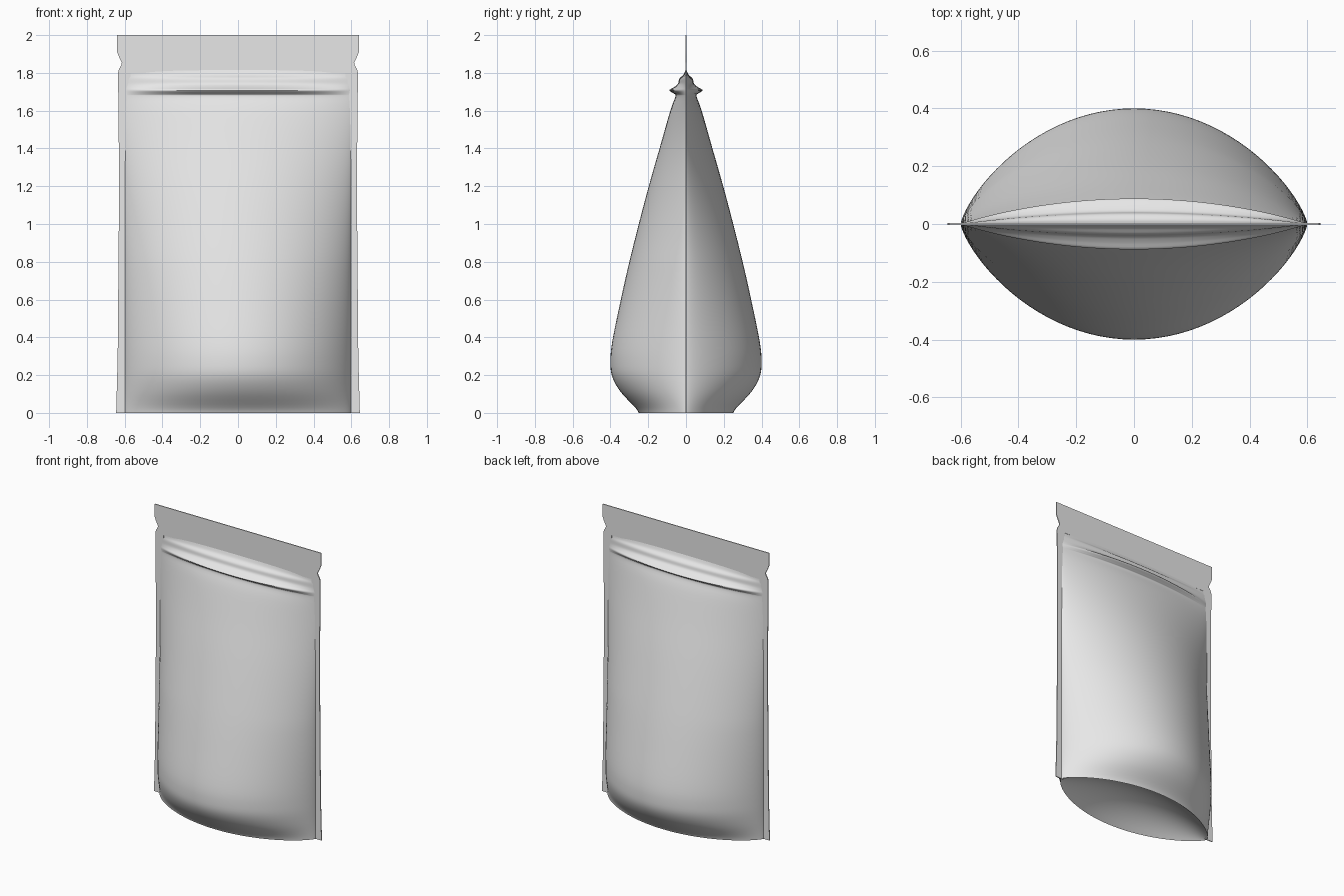
import bpy, bmesh
from math import sin, cos, pi, radians
from mathutils import Vector

cube = bpy.data.objects.get("Cube")
if cube:
    bpy.data.objects.remove(cube, do_unlink=True)

film = bpy.data.materials.new("pale_grey_film")
film.use_nodes = True
film.diffuse_color = (0.8, 0.8, 0.8, 1)
film.node_tree.nodes["Principled BSDF"].inputs["Base Color"].default_value = (0.8, 0.8, 0.8, 1)


def finish(bm, name, angle):
    bmesh.ops.recalc_face_normals(bm, faces=bm.faces)
    mesh = bpy.data.meshes.new(name)
    bm.to_mesh(mesh)
    bm.free()
    obj = bpy.data.objects.new(name, mesh)
    bpy.context.collection.objects.link(obj)
    mesh.materials.append(film)
    bpy.ops.object.select_all(action='DESELECT')
    obj.select_set(True)
    bpy.context.view_layer.objects.active = obj
    bpy.ops.object.shade_smooth_by_angle(angle=radians(angle))
    return obj


def smooth_path(pts, steps):
    """Catmull-Rom curve through the given points."""
    pts = [Vector(p) for p in pts]
    pts = [pts[0]] + pts + [pts[-1]]
    out = []
    for a, b, c, d in zip(pts, pts[1:], pts[2:], pts[3:]):
        for i in range(steps):
            t = i / steps
            out.append(0.5 * (2 * b + (c - a) * t + (2 * a - 5 * b + 4 * c - d) * t ** 2
                              + (3 * b - a - 3 * c + d) * t ** 3))
    return out + [pts[-1]]


# Pouch body: lens-shaped rings, (half depth, height) up to the zip ridge
HALF_W, SEGS, GUSSET = 0.6, 96, 0.12
profile = smooth_path([
    (0.25, 0), (0.27, 0.03), (0.345, 0.11), (0.39, 0.19), (0.4, 0.27), (0.39, 0.38),
    (0.345, 0.6), (0.3, 0.8), (0.25, 1.0), (0.197, 1.2), (0.14, 1.4), (0.083, 1.6),
    (0.056, 1.675), (0.064, 1.69), (0.088, 1.708), (0.064, 1.724), (0.043, 1.742),
    (0.035, 1.77), (0.014, 1.79), (0.003, 1.815)], 4)


def ring(bm, depth, height, power, dome=0):
    verts = []
    for i in range(SEGS):
        t = 2 * pi * i / SEGS
        s = sin(t)
        y = depth * abs(s) ** power * (1 if s > 0 else -1)
        verts.append(bm.verts.new((HALF_W * cos(t), y, height + dome * s * s)))
    return verts


bm = bmesh.new()
rings = []
# Gusset underneath, domed up into the body
for k in range(9):
    r = k / 8
    rings.append(ring(bm, 0.25 * r, 0, 1.5, GUSSET * (1 - r * r)))
for depth, height in profile[1:]:
    rings.append(ring(bm, depth, height, 1.5 + 0.4 * max(0, height - 0.8)))
for low, high in zip(rings, rings[1:]):
    for i in range(SEGS):
        j = (i + 1) % SEGS
        bm.faces.new((low[i], low[j], high[j], high[i]))
bmesh.ops.remove_doubles(bm, verts=bm.verts, dist=0.0002)
finish(bm, "pouch_body", 50)

# Flat heat seal: top band and side strips with tear notches
right_edge = [(0.645, 0), (0.637, 0.3), (0.631, 1.0), (0.631, 1.4), (0.635, 1.8),
              (0.63, 1.82), (0.617, 1.842), (0.615, 1.855), (0.63, 1.885), (0.64, 1.91), (0.64, 2)]
inner = [(0.57, 1.8), (0.585, 0)]
half = inner[::-1]
outline = right_edge + [(-x, z) for x, z in right_edge[::-1]]
outline += [(-x, z) for x, z in half] + inner
bm = bmesh.new()
face = bm.faces.new([bm.verts.new((x, -0.003, z)) for x, z in outline])
extruded = bmesh.ops.extrude_face_region(bm, geom=[face])["geom"]
bmesh.ops.translate(bm, vec=(0, 0.006, 0),
                    verts=[g for g in extruded if isinstance(g, bmesh.types.BMVert)])
bmesh.ops.triangulate(bm, faces=[f for f in bm.faces if len(f.verts) > 4])
finish(bm, "heat_seal", 30)
